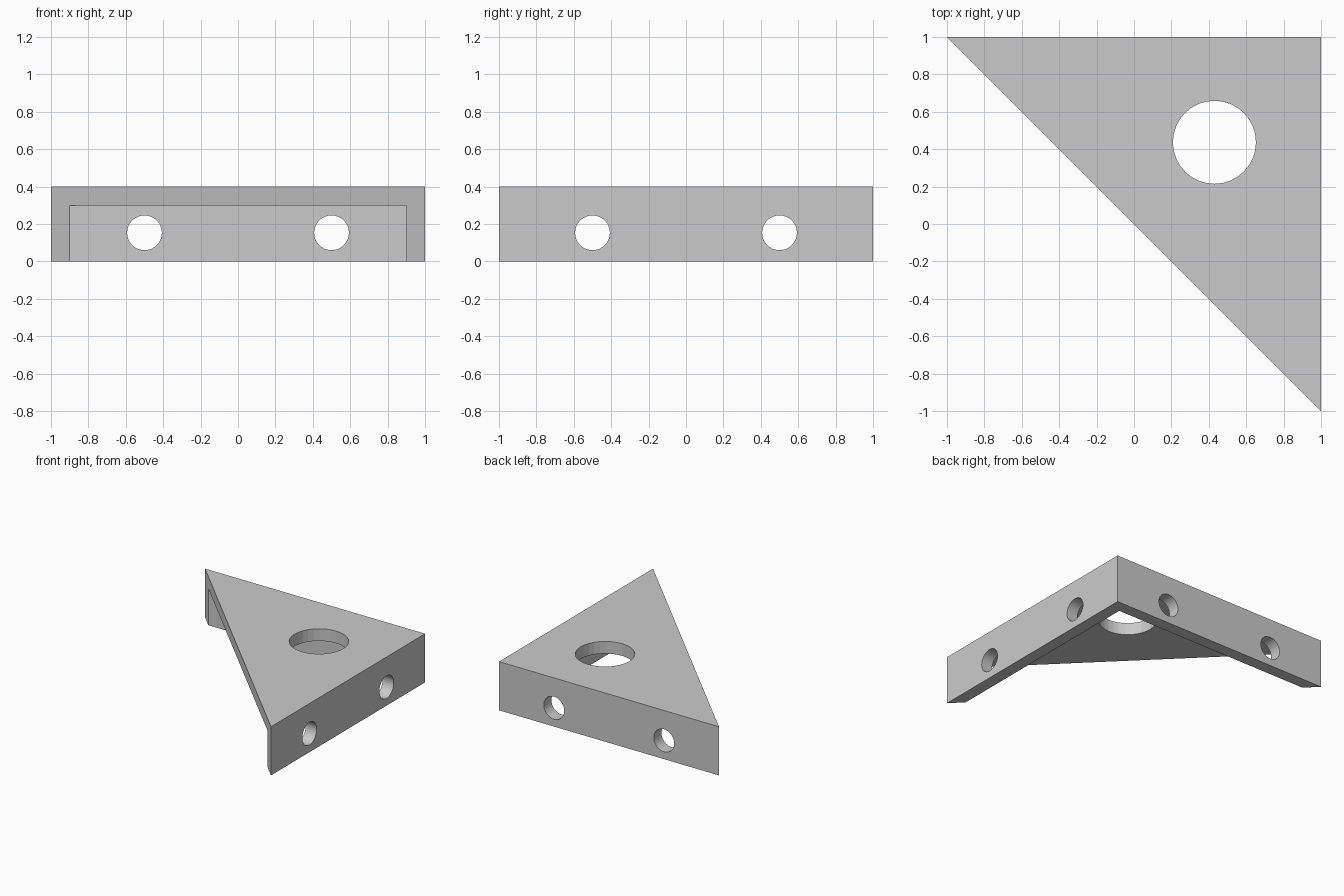
import bpy, bmesh
from math import pi
from mathutils import Matrix

if "Cube" in bpy.data.objects:
    bpy.data.objects.remove(bpy.data.objects["Cube"])


def make_object(name, bm):
    bmesh.ops.recalc_face_normals(bm, faces=bm.faces)
    mesh = bpy.data.meshes.new(name)
    bm.to_mesh(mesh)
    bm.free()
    obj = bpy.data.objects.new(name, mesh)
    bpy.context.collection.objects.link(obj)
    return obj


def prism(name, outline, z0, z1):
    bm = bmesh.new()
    face = bm.faces.new([bm.verts.new((x, y, z0)) for x, y in outline])
    ext = bmesh.ops.extrude_face_region(bm, geom=[face])
    verts = [g for g in ext["geom"] if isinstance(g, bmesh.types.BMVert)]
    bmesh.ops.translate(bm, verts=verts, vec=(0, 0, z1 - z0))
    return make_object(name, bm)


def drill(name, center, radius, rotation=Matrix()):
    bm = bmesh.new()
    bmesh.ops.create_cone(bm, cap_ends=True, segments=32, radius1=radius,
                          radius2=radius, depth=0.3,
                          matrix=Matrix.Translation(center) @ rotation)
    return make_object(name, bm)


# Triangular corner bracket
bracket = prism("corner_bracket", [(-1, 1), (1, -1), (1, 1)], 0, 0.4)

# Hollow underside, leaving a top plate and two mitred walls
cutters = [prism("underside_cutter",
                 [(-1.5, -1.5), (0.9, -1.5), (0.9, 0.9), (-1.5, 0.9)], -0.2, 0.3)]

# Large plate hole and two screw holes per wall
cutters.append(drill("plate_hole_cutter", (0.43, 0.437, 0.4), 0.222))
for p in (-0.5, 0.5):
    cutters.append(drill("back_hole_cutter", (p, 0.95, 0.153), 0.093,
                         Matrix.Rotation(pi / 2, 4, 'X')))
    cutters.append(drill("side_hole_cutter", (0.95, p, 0.153), 0.093,
                         Matrix.Rotation(pi / 2, 4, 'Y')))

# Apply the cuts, then discard the cutters
bpy.context.view_layer.objects.active = bracket
for cutter in cutters:
    cutter.hide_render = True
    mod = bracket.modifiers.new("cut", 'BOOLEAN')
    mod.operation = 'DIFFERENCE'
    mod.solver = 'EXACT'
    mod.object = cutter
    bpy.ops.object.modifier_apply(modifier=mod.name)
    bpy.data.objects.remove(cutter, do_unlink=True)
